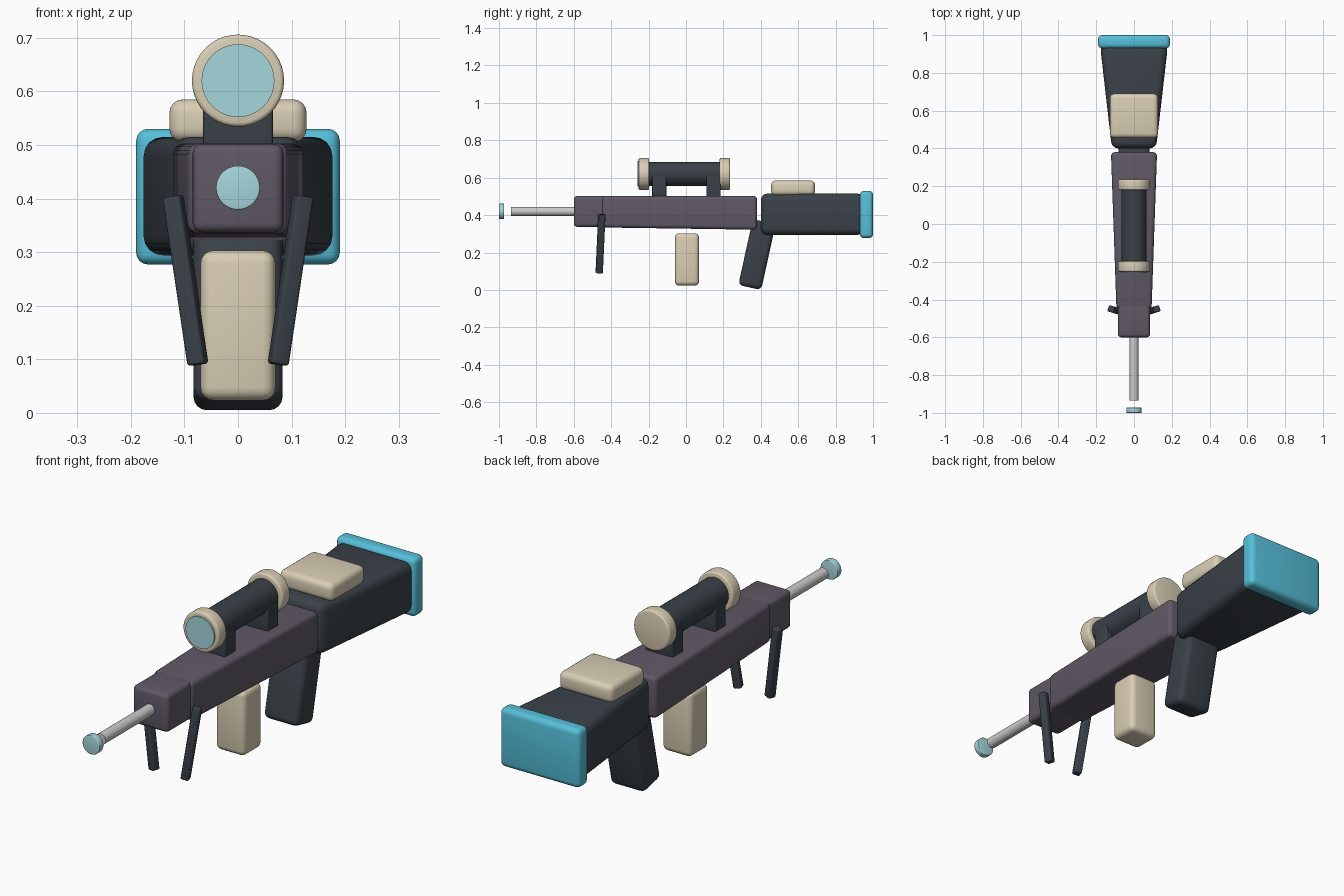
import bpy, bmesh
from math import radians
from mathutils import Matrix

if "Cube" in bpy.data.objects:
    bpy.data.objects.remove(bpy.data.objects["Cube"])


def material(name, rgb):
    m = bpy.data.materials.new(name)
    m.diffuse_color = (*rgb, 1)
    m.use_nodes = True
    m.node_tree.nodes["Principled BSDF"].inputs["Base Color"].default_value = m.diffuse_color
    return m


DARK = material("dark_grey", (0.042, 0.053, 0.065))
PURPLE = material("dull_purple", (0.115, 0.098, 0.132))
TAN = material("tan", (0.70, 0.62, 0.46))
CYAN = material("cyan", (0.09, 0.53, 0.70))
GLASS = material("pale_glass", (0.376, 0.68, 0.716))


def finish(name, bm, mat, loc, rot=(0, 0, 0)):
    bmesh.ops.recalc_face_normals(bm, faces=bm.faces)
    me = bpy.data.meshes.new(name)
    bm.to_mesh(me)
    bm.free()
    if mat:
        me.materials.append(mat)
    ob = bpy.data.objects.new(name, me)
    bpy.context.collection.objects.link(ob)
    ob.location, ob.rotation_euler = loc, rot
    bpy.ops.object.select_all(action='DESELECT')
    ob.select_set(True)
    bpy.context.view_layer.objects.active = ob
    bpy.ops.object.shade_smooth_by_angle(angle=radians(40))
    return ob


def block(name, mat, y, front, back, bevel, seg=4):
    """Rounded box along y; front/back are (half width, z low, z high)."""
    mid = (sum(y) / 2, (front[1] + front[2]) / 2)
    bm = bmesh.new()
    bmesh.ops.create_cube(bm, size=2)
    for v in bm.verts:
        hw, lo, hi = front if v.co.y < 0 else back
        v.co = (v.co.x * hw, (y[0] if v.co.y < 0 else y[1]) - mid[0],
                (lo if v.co.z < 0 else hi) - mid[1])
    bmesh.ops.bevel(bm, geom=bm.edges[:], offset=bevel, segments=seg,
                    profile=0.5, affect='EDGES', clamp_overlap=True)
    return finish(name, bm, mat, (0, *mid))


def box(name, mat, hw, y, z, bevel):
    return block(name, mat, y, (hw, *z), (hw, *z), bevel)


def rod(name, mat, r, y, z, bevel=0.0):
    """Cylinder along y with rounded rims."""
    bm = bmesh.new()
    bmesh.ops.create_cone(bm, cap_ends=True, segments=40, radius1=r, radius2=r,
                          depth=y[1] - y[0],
                          matrix=Matrix.Rotation(radians(90), 4, 'X'))
    if bevel:
        rims = [e for e in bm.edges if any(len(f.verts) > 4 for f in e.link_faces)]
        bmesh.ops.bevel(bm, geom=rims, offset=bevel, segments=3,
                        profile=0.5, affect='EDGES')
    return finish(name, bm, mat, (0, sum(y) / 2, z))


# Receiver and its narrower front end
block("receiver", PURPLE, (-0.45, 0.38), (0.093, 0.334, 0.503), (0.122, 0.322, 0.503), 0.02)
box("front_housing", PURPLE, 0.085, (-0.60, -0.38), (0.337, 0.502), 0.018)

# Barrel and separate muzzle disc
rod("barrel", None, 0.024, (-0.935, -0.58), 0.42)
rod("muzzle_disc", GLASS, 0.041, (-1.0, -0.972), 0.42, 0.003)

# Stock, butt plate and cheek pad
block("stock", DARK, (0.40, 0.95), (0.117, 0.294, 0.515), (0.18, 0.294, 0.515), 0.035)
box("butt_plate", CYAN, 0.19, (0.93, 1.0), (0.277, 0.53), 0.022)
box("cheek_pad", TAN, 0.128, (0.455, 0.69), (0.505, 0.585), 0.025)

# Slanted grip and magazine
grip = box("grip", DARK, 0.083, (0.317, 0.442), (0.009, 0.369), 0.025)
grip.rotation_euler.x = radians(-12.5)
box("magazine", TAN, 0.07, (-0.06, 0.07), (0.023, 0.303), 0.024)

# Scope: tube, end rings, lens and mounts
rod("scope_tube", DARK, 0.065, (-0.22, 0.21), 0.62)
for end, y in (("front", (-0.253, -0.197)), ("rear", (0.18, 0.235))):
    rod(end + "_scope_ring", TAN, 0.086, y, 0.62, 0.008)
rod("scope_lens", GLASS, 0.068, (-0.259, -0.24), 0.62)
for end, y in (("front", -0.143), ("rear", 0.147)):
    box(end + "_scope_mount", DARK, 0.065, (y - 0.038, y + 0.038), (0.485, 0.61), 0.006)

# Bipod legs, mirrored left and right
for side, s in (("left", -1), ("right", 1)):
    leg = box(side + "_bipod_leg", DARK, 0.017, (-0.474, -0.440), (0.088, 0.406), 0.006)
    leg.location.x = s * 0.098
    leg.rotation_euler = (0, s * radians(8.8), s * radians(17))
